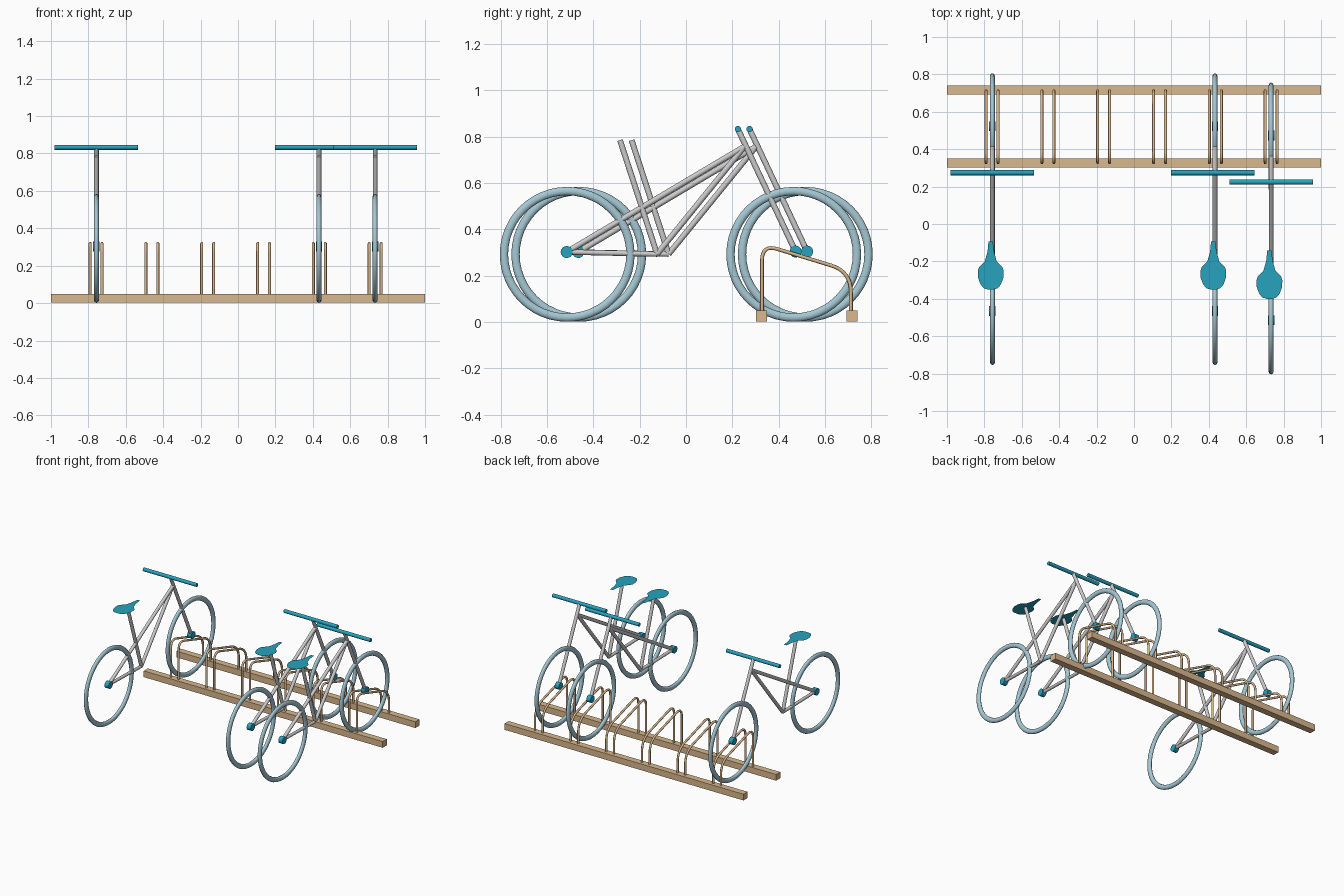
import bpy, bmesh, math
from mathutils import Vector

if "Cube" in bpy.data.objects:
    bpy.data.objects.remove(bpy.data.objects["Cube"])


def material(name, rgb):
    m = bpy.data.materials.new(name)
    m.diffuse_color = (*rgb, 1)
    m.use_nodes = True
    m.node_tree.nodes["Principled BSDF"].inputs["Base Color"].default_value = m.diffuse_color
    return m


WOOD = material("tan", (0.70, 0.48, 0.27))
RUBBER = material("pale_blue", (0.38, 0.58, 0.66))
BLUE = material("deep_blue", (0.02, 0.36, 0.52))


def finish(ob, name, mat=None, smooth=True):
    ob.name = name
    if mat:
        ob.data.materials.append(mat)
    if smooth:
        bpy.ops.object.shade_smooth_by_angle(angle=math.radians(40))
    return ob


def tube(name, a, b, radius, mat=None):
    a, b = Vector(a), Vector(b)
    d = b - a
    bpy.ops.mesh.primitive_cylinder_add(vertices=16, radius=radius, depth=d.length,
                                        location=(a + b) / 2,
                                        rotation=d.to_track_quat('Z', 'Y').to_euler())
    return finish(bpy.context.object, name, mat)


def rounded(points, cuts, steps=8):
    # polyline with each inner corner replaced by a smooth arc
    pts = [Vector(p) for p in points]
    out = [pts[0]]
    for i, c in enumerate(cuts, 1):
        p = pts[i]
        s = p + (pts[i - 1] - p).normalized() * c
        e = p + (pts[i + 1] - p).normalized() * c
        for k in range(steps + 1):
            t = k / steps
            out.append(s * (1 - t) ** 2 + p * 2 * t * (1 - t) + e * t * t)
    return out + [pts[-1]]


def hoop(name, x):
    cu = bpy.data.curves.new(name, 'CURVE')
    cu.dimensions = '3D'
    cu.bevel_depth = 0.008
    cu.bevel_resolution = 2
    path = rounded([(x, 0.328, 0.04), (x, 0.328, 0.335), (x, 0.712, 0.218), (x, 0.712, 0.04)],
                   [0.07, 0.09])
    sp = cu.splines.new('POLY')
    sp.points.add(len(path) - 1)
    for p, co in zip(sp.points, path):
        p.co = (*co, 1)
    cu.materials.append(WOOD)
    bpy.context.collection.objects.link(bpy.data.objects.new(name, cu))


def saddle(name, x, dy, z):
    # flat pear-shaped sheet: (half width, y)
    half = [(0.012, -0.093), (0.017, -0.147), (0.032, -0.2), (0.062, -0.23), (0.069, -0.25),
            (0.068, -0.286), (0.055, -0.322), (0.038, -0.343), (0.015, -0.35)]
    bm = bmesh.new()
    ring = [(-w, y) for w, y in half] + [(w, y) for w, y in reversed(half)]
    bm.faces.new([bm.verts.new((x + w, y + dy, z)) for w, y in ring])
    me = bpy.data.meshes.new(name)
    bm.to_mesh(me)
    bm.free()
    ob = bpy.data.objects.new(name, me)
    bpy.context.collection.objects.link(ob)
    finish(ob, name, BLUE, False)


def bike(n, x, dy, bar_shift):
    def P(y, z):
        return (x, y + dy, z)
    rear, crank = P(-0.465, 0.302), P(-0.075, 0.293)
    head, front = P(0.302, 0.757), P(0.523, 0.304)
    bar = P(0.274, 0.833)

    # wheels and hubs
    for label, y, hub in (("rear", -0.463, rear), ("front", 0.515, front)):
        bpy.ops.mesh.primitive_torus_add(major_segments=48, minor_segments=10,
                                         major_radius=0.273, minor_radius=0.018,
                                         location=P(y, 0.292), rotation=(0, math.pi / 2, 0))
        ob = bpy.context.object
        ob.scale.z = 0.76
        finish(ob, f"{label}_tyre_{n}", RUBBER)
        h = Vector(hub)
        tube(f"{label}_hub_{n}", h - Vector((0.017, 0, 0)), h + Vector((0.017, 0, 0)), 0.026, BLUE)

    # frame
    tube(f"fork_{n}", bar, front, 0.0125)
    tube(f"top_tube_{n}", head, rear, 0.0125)
    tube(f"down_tube_{n}", head, crank, 0.0125)
    tube(f"seat_tube_{n}", P(-0.235, 0.785), crank, 0.0125)
    tube(f"chain_stay_{n}", rear, crank, 0.0115)

    # handlebar and saddle
    c = Vector(bar) + Vector((bar_shift, 0, 0))
    tube(f"handlebar_{n}", c - Vector((0.223, 0, 0)), c + Vector((0.223, 0, 0)), 0.0135, BLUE)
    saddle(f"saddle_{n}", x - 0.009, dy, 0.797)


# rack rails
for label, y in (("front_rail", 0.326), ("back_rail", 0.717)):
    bpy.ops.mesh.primitive_cube_add(size=1, location=(0, y, 0.0255))
    ob = bpy.context.object
    ob.scale = (2, 0.049, 0.047)
    finish(ob, label, WOOD, False)

# rack hoops in pairs
for i in range(6):
    cx = -0.759 + 0.2985 * i
    for side in (-1, 1):
        hoop(f"rack_hoop_{i}_{'left' if side < 0 else 'right'}", cx + side * 0.032)

# parked bikes
bike(1, -0.757, 0, 0)
bike(2, 0.433, 0, -0.013)
bike(3, 0.733, -0.05, 0)
